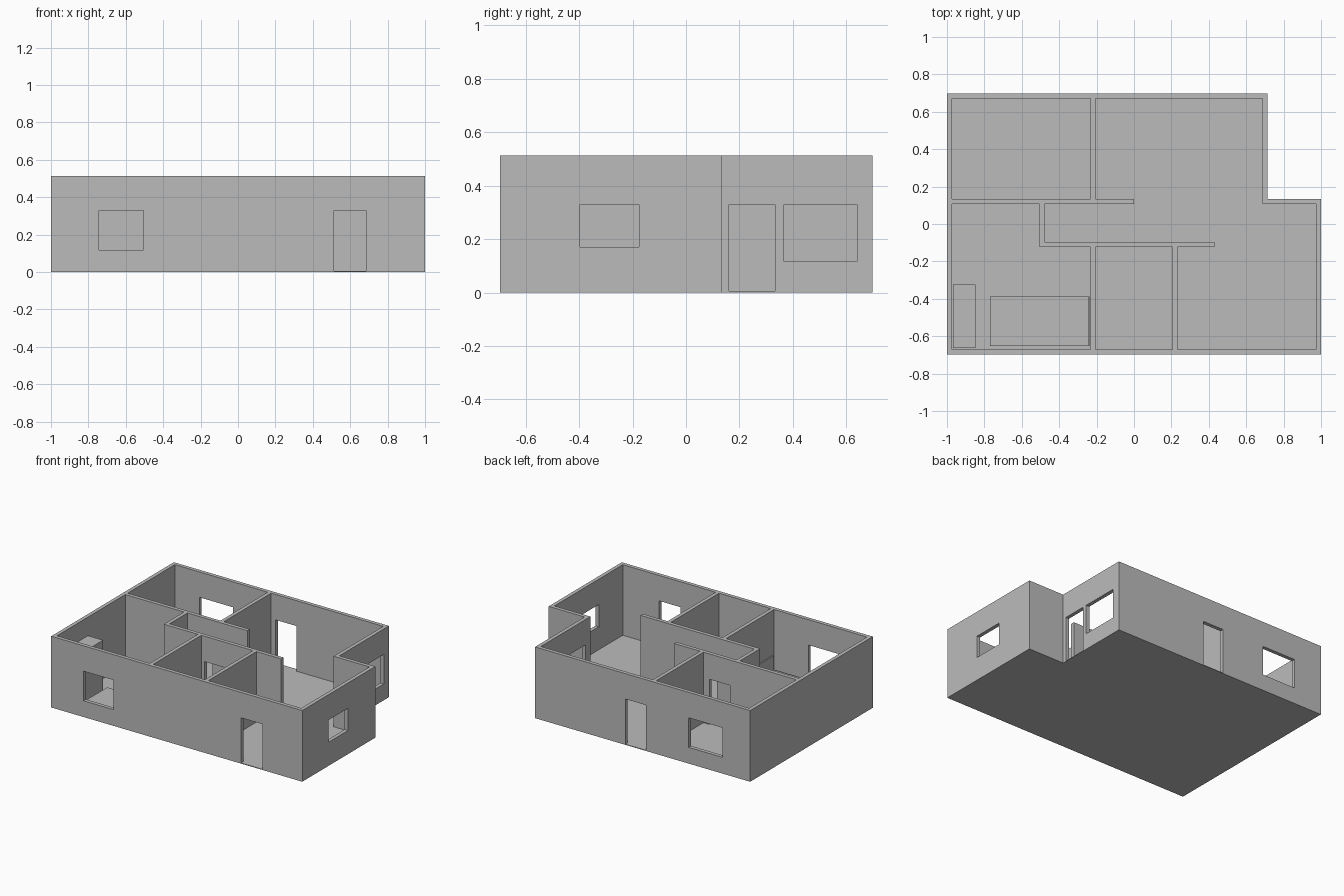
import bpy
import bmesh

if "Cube" in bpy.data.objects:
    bpy.data.objects.remove(bpy.data.objects["Cube"], do_unlink=True)

FLOOR, TOP, HEAD, T = 0.005, 0.513, 0.33, 0.027

grey = bpy.data.materials.new("plaster_grey")
grey.use_nodes = True
grey.diffuse_color = (0.5, 0.5, 0.5, 1)
grey.node_tree.nodes["Principled BSDF"].inputs["Base Color"].default_value = (0.5, 0.5, 0.5, 1)


def finish(name, bm):
    bmesh.ops.recalc_face_normals(bm, faces=bm.faces)
    mesh = bpy.data.meshes.new(name)
    bm.to_mesh(mesh)
    bm.free()
    mesh.materials.append(grey)
    obj = bpy.data.objects.new(name, mesh)
    bpy.context.collection.objects.link(obj)
    return obj


def add_prism(bm, outline, z0, z1):
    face = bm.faces.new([bm.verts.new((x, y, z0)) for x, y in outline])
    top = bmesh.ops.extrude_face_region(bm, geom=[face])["geom"]
    verts = [v for v in top if isinstance(v, bmesh.types.BMVert)]
    bmesh.ops.translate(bm, verts=verts, vec=(0, 0, z1 - z0))


def prism(name, outline, z0, z1):
    bm = bmesh.new()
    add_prism(bm, outline, z0, z1)
    return finish(name, bm)


def rect(x0, x1, y0, y1):
    return [(x0, y0), (x1, y0), (x1, y1), (x0, y1)]


def box(name, x0, x1, y0, y1, z0, z1):
    return prism(name, rect(x0, x1, y0, y1), z0, z1)


def cut(obj, cutter):
    """Subtract the cutter, then discard it."""
    cutter.hide_render = True
    mod = obj.modifiers.new("openings", "BOOLEAN")
    mod.operation = "DIFFERENCE"
    mod.solver = "EXACT"
    mod.object = cutter
    bpy.context.view_layer.update()
    graph = bpy.context.evaluated_depsgraph_get()
    mesh = bpy.data.meshes.new_from_object(obj.evaluated_get(graph))
    obj.modifiers.clear()
    obj.data = mesh
    bpy.data.objects.remove(cutter, do_unlink=True)


def openings(holes):
    """Each hole is x0, x1, y0, y1, sill height; doors reach below the wall."""
    bm = bmesh.new()
    for x0, x1, y0, y1, sill in holes:
        add_prism(bm, rect(x0, x1, y0, y1), sill, HEAD)
    return finish("opening_cutter", bm)


def house_outline(inset):
    i = inset
    return [(-1 + i, -0.697 + i), (1 - i, -0.697 + i), (1 - i, 0.134 - i),
            (0.714 - i, 0.134 - i), (0.714 - i, 0.698 - i), (-1 + i, 0.698 - i)]


# Floor slab and outer shell
prism("floor", house_outline(0), 0, FLOOR)
shell = prism("outer_walls", house_outline(0), FLOOR, TOP)
cut(shell, prism("room_cutter", house_outline(T), -0.1, 1))

# Doors and windows in the outer shell
DOOR = -0.05
cut(shell, openings([
    (-0.743, -0.505, -0.8, -0.6, 0.117),   # front window
    (0.512, 0.684, -0.8, -0.6, DOOR),      # front door
    (0.9, 1.1, -0.397, -0.176, 0.17),      # right window
    (0.6, 0.8, 0.161, 0.334, DOOR),        # recess door
    (0.6, 0.8, 0.367, 0.64, 0.117),        # recess window
    (-0.17, -0.005, 0.6, 0.8, DOOR),       # back door
    (-0.778, -0.51, 0.6, 0.8, 0.117),      # back window
]))

# Partitions
box("back_partition", -0.233, -0.206, 0.134, 0.671, FLOOR, TOP)
box("bathroom_left_partition", -0.233, -0.206, -0.67, -0.123, FLOOR, TOP)
box("bathroom_right_partition", 0.206, 0.233, -0.67, -0.123, FLOOR, TOP)
hall_back = box("hall_back_partition", -0.973, 0, 0.107, 0.134, FLOOR, TOP)
hall_front = box("hall_front_partition", -0.505, 0.43, -0.123, -0.096, FLOOR, TOP)
hall_end = box("hall_end_partition", -0.505, -0.478, -0.096, 0.107, FLOOR, TOP)
cut(hall_back, openings([(-0.445, -0.28, 0, 0.2, DOOR)]))
cut(hall_front, openings([(-0.18, -0.017, -0.2, 0, DOOR)]))
cut(hall_end, openings([(-0.6, -0.4, -0.077, 0.088, DOOR)]))

# Bedroom furniture
box("wardrobe", -0.968, -0.848, -0.664, -0.324, FLOOR, 0.383)
box("bed", -0.77, -0.246, -0.652, -0.388, FLOOR, 0.088)
box("headboard", -0.246, -0.238, -0.652, -0.388, FLOOR, 0.193)
